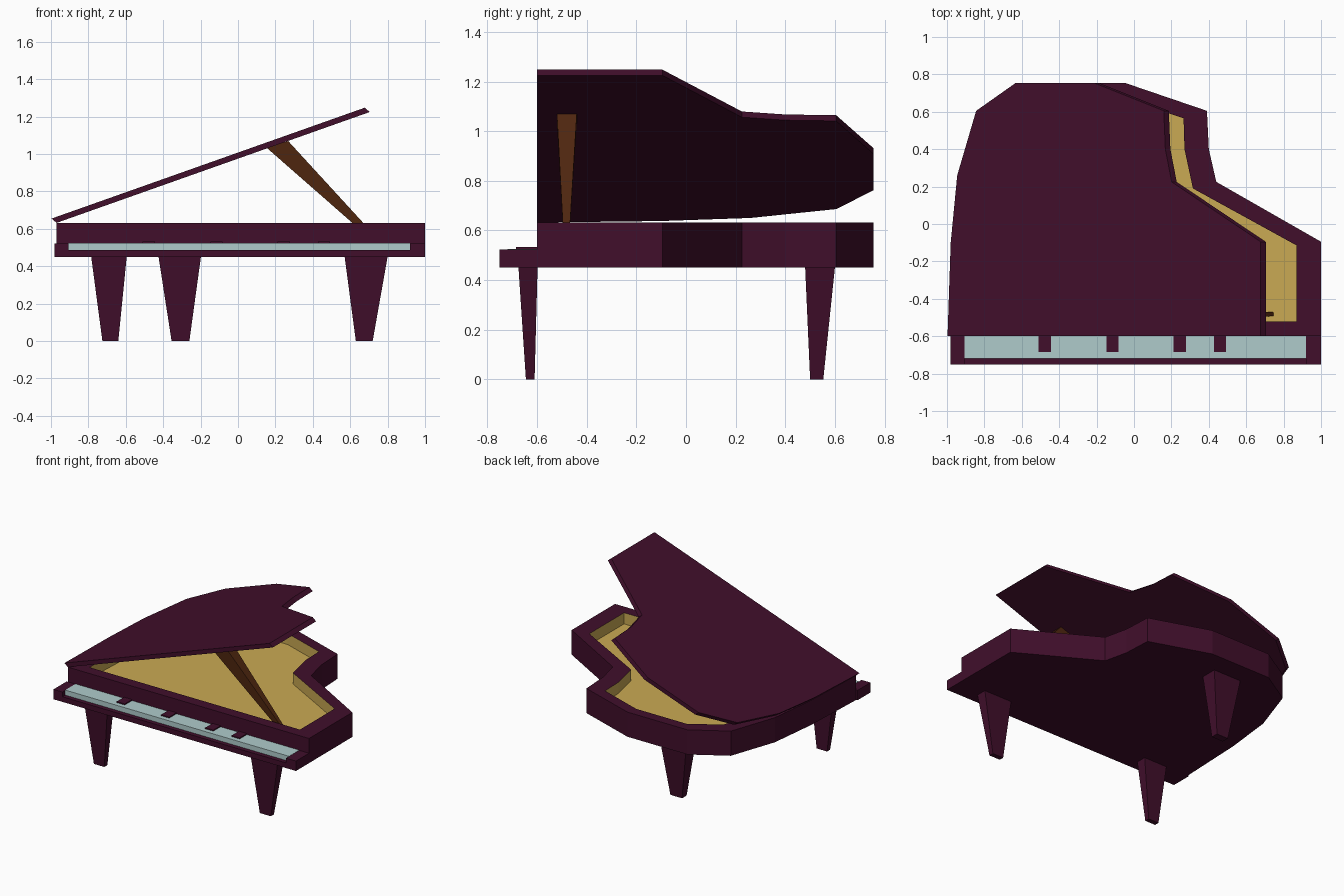
import bpy, bmesh
from mathutils import Vector

if "Cube" in bpy.data.objects:
    bpy.data.objects.remove(bpy.data.objects["Cube"])


def material(name, rgb):
    m = bpy.data.materials.new(name)
    m.diffuse_color = (*rgb, 1)
    m.use_nodes = True
    m.node_tree.nodes["Principled BSDF"].inputs["Base Color"].default_value = m.diffuse_color
    return m


PLUM = material("plum lacquer", (0.052, 0.0045, 0.024))
GOLD = material("gold soundboard", (0.59, 0.40, 0.088))
IVORY = material("pale blue keys", (0.43, 0.60, 0.60))
BROWN = material("brown wood", (0.08, 0.02, 0.005))


def finish(name, bm, *mats):
    bmesh.ops.recalc_face_normals(bm, faces=bm.faces)
    me = bpy.data.meshes.new(name)
    bm.to_mesh(me)
    bm.free()
    for m in mats:
        me.materials.append(m)
    ob = bpy.data.objects.new(name, me)
    bpy.context.collection.objects.link(ob)
    return ob


def bridge(bm, a, b, mat=0):
    n = len(a)
    for i in range(n):
        j = (i + 1) % n
        bm.faces.new((a[i], a[j], b[j], b[i])).material_index = mat


def loft(name, rings, mats, inner_from=99):
    """Closed skin through rings; faces from ring inner_from on use slot 1."""
    bm = bmesh.new()
    loops = [[bm.verts.new(p) for p in r] for r in rings]
    bm.faces.new(loops[0])
    for i in range(len(loops) - 1):
        bridge(bm, loops[i], loops[i + 1], int(i >= inner_from))
    bm.faces.new(loops[-1]).material_index = int(len(loops) > inner_from)
    return finish(name, bm, *mats)


def rect(x0, x1, y0, y1, z):
    return [(x0, y0, z), (x1, y0, z), (x1, y1, z), (x0, y1, z)]


def box(name, x0, x1, y0, y1, z0, z1, mat):
    return loft(name, [rect(x0, x1, y0, y1, z0), rect(x0, x1, y0, y1, z1)], [mat])


def at(points, z):
    return [(x, y, z) for x, y in points]


# Case: curved outline with a gold recess inside the rim
outer = [(1, -.6), (1, -.095), (.44, .225), (.40, .40), (.39, .605), (-.05, .755),
         (-.54, .755), (-.79, .605), (-.909, .26), (-.95, -.1), (-.97, -.6)]
inner = [(.87, -.52), (.87, -.115), (.315, .19), (.27, .40), (.265, .565), (-.07, .68),
         (-.48, .68), (-.69, .55), (-.79, .24), (-.83, -.1), (-.85, -.52)]
loft("case", [at(outer, .45), at(outer, .632), at(inner, .632), at(inner, .55)],
     [PLUM, GOLD], inner_from=2)

# Raised lid: the case outline narrowed and tilted about the left edge
low = [Vector((-.97 + .85 * (x + .97), y, .632 + .354 * .85 * (x + .97))) for x, y in outer]
loft("lid", [low, [p + Vector((-.027, 0, .023)) for p in low]], [PLUM])

# Lid prop
loft("lid_prop", [
    [(.705, -.492, .55), (.745, -.492, .55), (.745, -.472, .55), (.705, -.472, .55)],
    [(.155, -.52, 1.032), (.268, -.52, 1.070), (.268, -.44, 1.070), (.155, -.44, 1.032)],
], [BROWN])

# Keyboard shelf, cheeks and keys
box("key_bed", -.98, 1, -.752, -.6, .45, .488, PLUM)
box("left_cheek", -.98, -.907, -.752, -.6, .488, .523, PLUM)
box("right_cheek", .92, 1, -.752, -.6, .488, .523, PLUM)
box("keys", -.907, .92, -.72, -.6, .488, .525, IVORY)
for x in (-.478, -.115, .245, .46):
    box("dark_key", x - .033, x + .033, -.685, -.6, .52, .533, PLUM)

# Tapered legs: top x/y ranges, then bottom x/y ranges
legs = {
    "front_left_leg": ((-.785, -.595, -.675, -.598), (-.725, -.64, -.645, -.61)),
    "front_right_leg": ((.57, .80, -.675, -.598), (.63, .72, -.645, -.61)),
    "back_leg": ((-.425, -.198, .48, .60), (-.355, -.26, .50, .553)),
}
for name, (top, foot) in legs.items():
    loft(name, [rect(*foot, 0), rect(*top, .452)], [PLUM])
